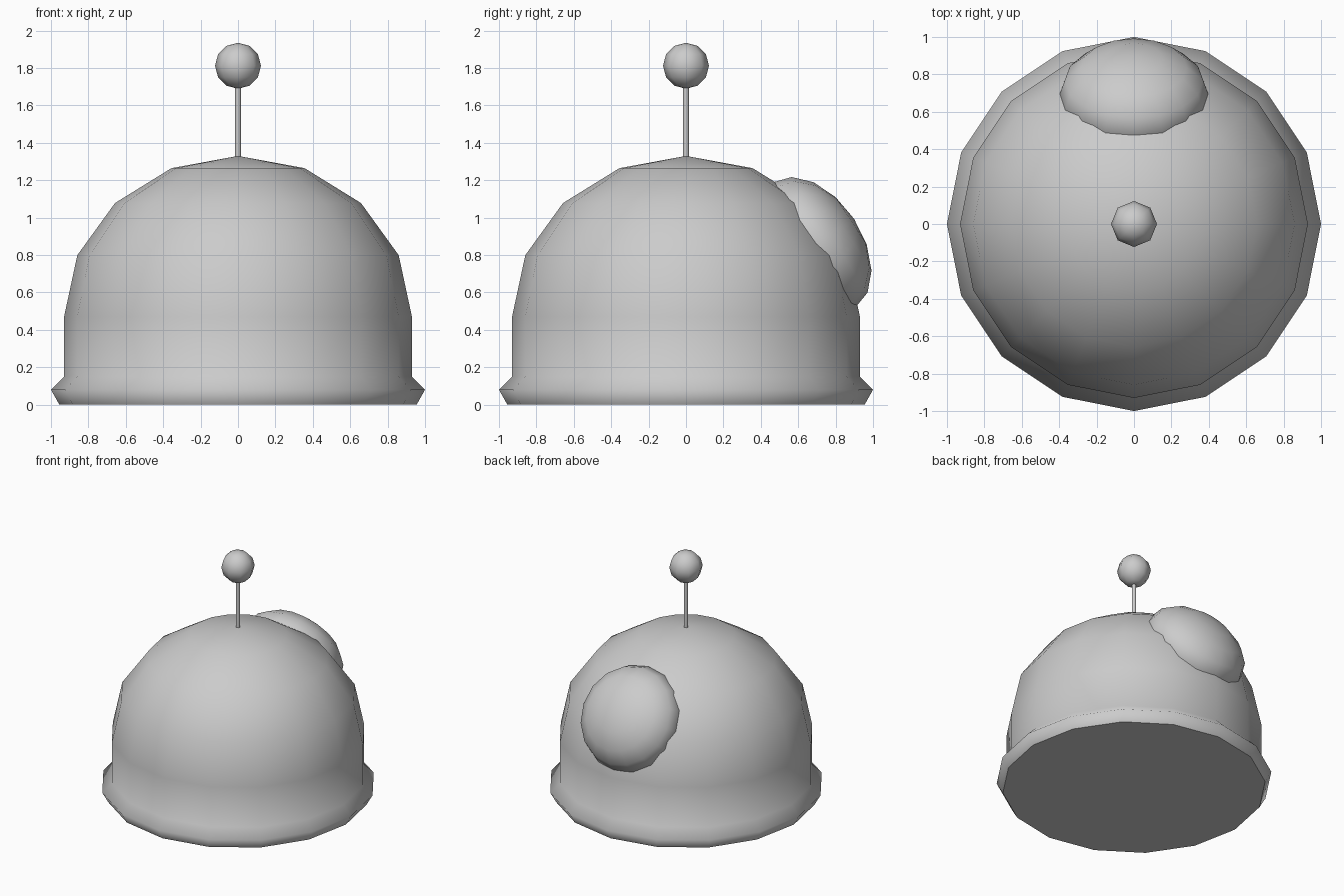
import bpy, bmesh
from math import cos, sin, pi, radians
from mathutils import Matrix

if "Cube" in bpy.data.objects:
    bpy.data.objects.remove(bpy.data.objects["Cube"])


def finish(name, bm):
    bmesh.ops.recalc_face_normals(bm, faces=bm.faces)
    for f in bm.faces:
        f.smooth = len(f.verts) <= 4
    mesh = bpy.data.meshes.new(name)
    bm.to_mesh(mesh)
    bm.free()
    obj = bpy.data.objects.new(name, mesh)
    bpy.context.collection.objects.link(obj)
    return obj


def lathe(name, profile, sides):
    """Revolve (radius, z) points; flat cap below, pole on top if radius is 0."""
    bm = bmesh.new()
    rings = []
    for r, z in profile:
        if r == 0:
            rings.append([bm.verts.new((0, 0, z))] * sides)
        else:
            rings.append([bm.verts.new((r * cos(2 * pi * i / sides),
                                        r * sin(2 * pi * i / sides), z))
                          for i in range(sides)])
    for a, b in zip(rings, rings[1:]):
        for i in range(sides):
            j = (i + 1) % sides
            quad = [a[i], a[j], b[j], b[i]]
            bm.faces.new(list(dict.fromkeys(quad)))
    bm.faces.new(rings[0][::-1])
    return finish(name, bm)


def ellipsoid(name, segments, rings, radii, location, tilt=0):
    bm = bmesh.new()
    bmesh.ops.create_uvsphere(bm, u_segments=segments, v_segments=rings, radius=1)
    bm.transform(Matrix.Diagonal((*radii, 1)))
    obj = finish(name, bm)
    obj.location = location
    obj.rotation_euler.x = tilt
    return obj


# Domed body with flared bottom rim
dome = [(0.93 * cos(i * pi / 8), 0.47 + 0.86 * sin(i * pi / 8)) for i in range(4)]
lathe("domed_body", [(0.955, 0), (1.0, 0.08), (0.93, 0.15)] + dome + [(0, 1.33)], 16)

# Antenna rod and ball
lathe("antenna_rod", [(0.016, 1.25), (0.016, 1.72)], 8)
ellipsoid("antenna_ball", 8, 6, (0.123, 0.123, 0.123), (0, 0, 1.812))

# Rounded bump on the back, lying along the dome's slope
ellipsoid("back_bump", 16, 8, (0.40, 0.40, 0.253), (0, 0.687, 0.855), radians(-56.7))
